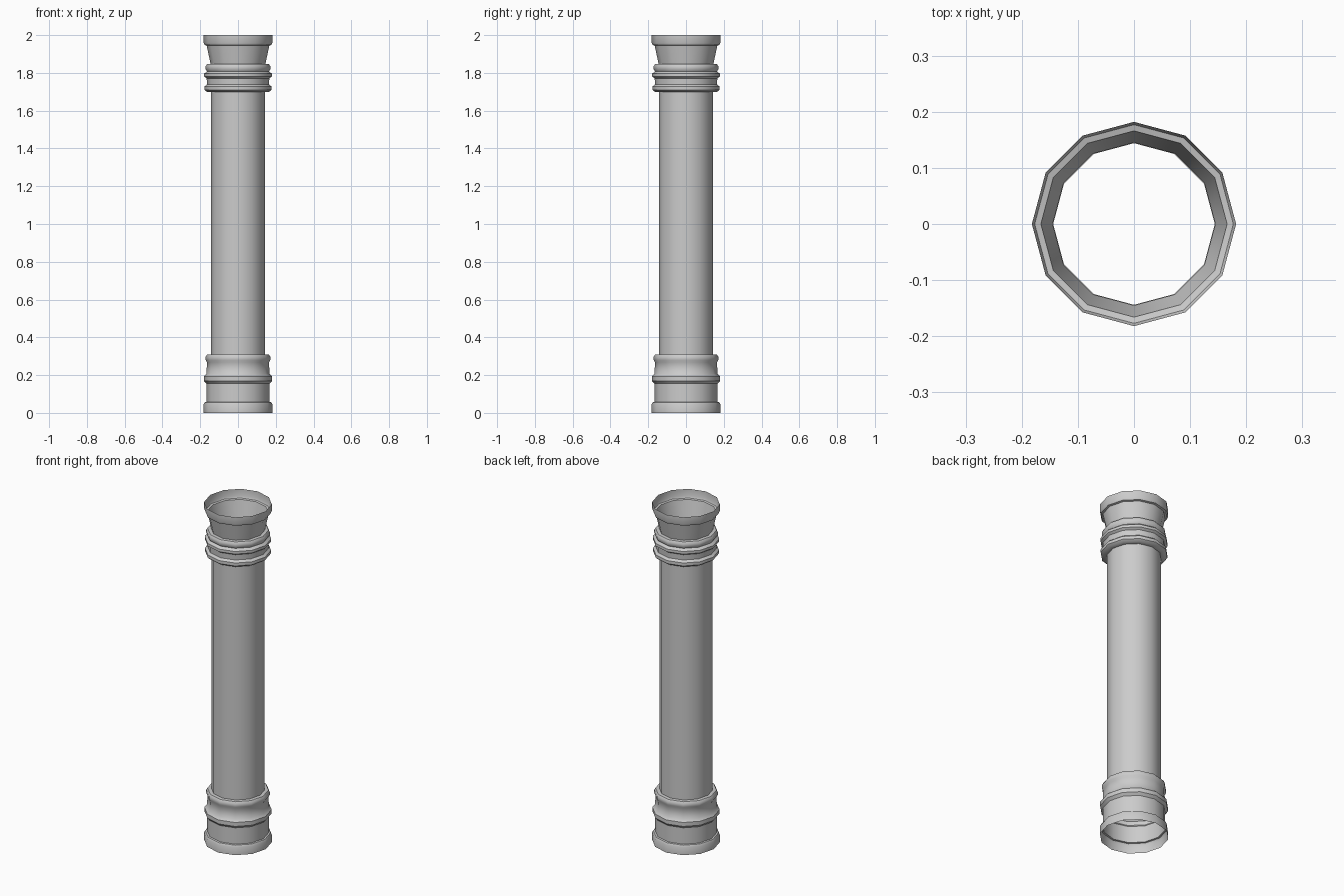
import bpy, bmesh, math

cube = bpy.data.objects.get("Cube")
if cube:
    bpy.data.objects.remove(cube)

SIDES = 12
SHAFT_R = 0.144

stone = bpy.data.materials.new("grey stone")
stone.use_nodes = True
colour = (0.6, 0.6, 0.6, 1)
stone.diffuse_color = colour
stone.node_tree.nodes["Principled BSDF"].inputs["Base Color"].default_value = colour


def lathe(name, profile):
    """Open shell turned from (radius, height) points, bottom to top."""
    bm = bmesh.new()
    rings = []
    for r, z in profile:
        rings.append([bm.verts.new((r * math.cos(a), r * math.sin(a), z))
                      for a in (math.tau * i / SIDES for i in range(SIDES))])
    for low, high in zip(rings, rings[1:]):
        for i in range(SIDES):
            j = (i + 1) % SIDES
            bm.faces.new((low[i], low[j], high[j], high[i]))
    mesh = bpy.data.meshes.new(name)
    bm.to_mesh(mesh)
    bm.free()
    mesh.materials.append(stone)
    obj = bpy.data.objects.new(name, mesh)
    bpy.context.collection.objects.link(obj)
    bpy.ops.object.select_all(action="DESELECT")
    obj.select_set(True)
    bpy.context.view_layer.objects.active = obj
    bpy.ops.object.shade_smooth_by_angle(angle=math.radians(40))
    return obj


def bead(inner, outer, low, high):
    """Rounded moulding between two heights."""
    c = (high - low) * 0.28
    return [(inner, low), (outer, low + c), (outer, high - c), (inner, high)]


# Base: plinth, drum, middle bead, upper bead
lathe("base", [(0.182, 0), (0.182, 0.045), (0.176, 0.056), (0.167, 0.058)]
      + bead(0.167, 0.181, 0.155, 0.208)
      + bead(0.164, 0.171, 0.268, 0.308) + [(SHAFT_R, 0.309)])

# Plain shaft
lathe("shaft", [(SHAFT_R, 0.309), (SHAFT_R, 1.698)])

# Capital: three collar beads, flared neck, rim
lathe("capital", [(SHAFT_R, 1.698)]
      + bead(0.164, 0.178, 1.699, 1.739)
      + bead(0.166, 0.179, 1.771, 1.806)
      + bead(0.164, 0.171, 1.808, 1.846)
      + [(0.145, 1.847), (0.166, 1.945), (0.177, 1.948), (0.182, 1.96), (0.182, 2)])
